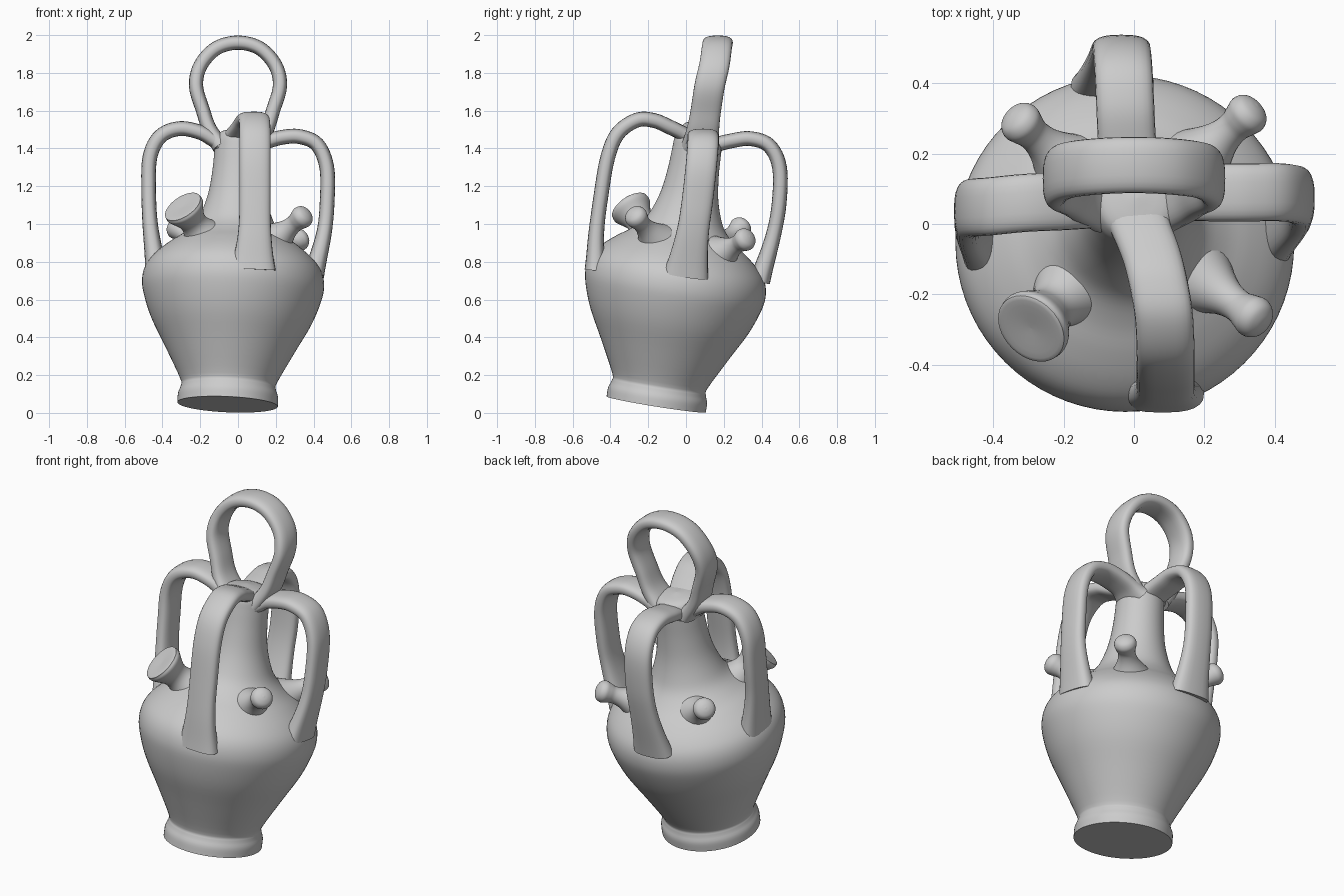
import bpy, math
from mathutils import Vector

if "Cube" in bpy.data.objects:
    bpy.data.objects.remove(bpy.data.objects["Cube"])


def smooth_path(pts, steps=5):
    """Catmull-Rom sampling through control points of any dimension."""
    p = [Vector(q) for q in pts]
    p = [2 * p[0] - p[1]] + p + [2 * p[-1] - p[-2]]
    out = []
    for i in range(1, len(p) - 2):
        a, b, c, d = p[i - 1:i + 3]
        for k in range(steps):
            t = k / steps
            out.append(0.5 * (2 * b + (c - a) * t + (2 * a - 5 * b + 4 * c - d) * t ** 2
                              + (3 * b - a - 3 * c + d) * t ** 3))
    return out + [p[-2]]


def skin(name, rings):
    """Join equal-sized rings of points into a closed smooth mesh."""
    n = len(rings[0])
    verts = [v for r in rings for v in r]
    faces = [tuple(reversed(range(n))), tuple(range(len(verts) - n, len(verts)))]
    for i in range(len(rings) - 1):
        for j in range(n):
            k = (j + 1) % n
            faces.append((i * n + j, i * n + k, (i + 1) * n + k, (i + 1) * n + j))
    me = bpy.data.meshes.new(name)
    me.from_pydata(verts, [], faces)
    me.shade_smooth()
    me.set_sharp_from_angle(angle=math.radians(50))
    ob = bpy.data.objects.new(name, me)
    bpy.context.collection.objects.link(ob)
    return ob


def lathe(name, profile, origin, axis, sides, stretch=1.0):
    """Turn a (height, radius) profile around an axis."""
    q = Vector((0, 0, 1)).rotation_difference(Vector(axis))
    o = Vector(origin)
    rings = []
    for t, r in smooth_path(profile, 4):
        r = max(r, 0.002)
        rings.append([o + q @ Vector((r * math.cos(a), r * math.sin(a), t * stretch))
                      for a in (2 * math.pi * j / sides for j in range(sides))])
    return skin(name, rings)


def strap(name, pts, width_dir, width=0.165, thick=0.078, flare=(0.3, 0.45)):
    """Sweep a rounded strap section along a path, flared at both ends."""
    path = smooth_path(pts, 6)
    n, sides, rings = len(path), 24, []
    for i, p in enumerate(path):
        tan = (path[min(i + 1, n - 1)] - path[max(i - 1, 0)]).normalized()
        w = Vector(width_dir)
        w = (w - tan * w.dot(tan)).normalized()
        h = tan.cross(w)
        f = i / (n - 1)
        s = 1 + flare[0] * max(0, 1 - f / 0.16) ** 2 + flare[1] * max(0, (f - 0.82) / 0.18) ** 2
        ring = []
        for j in range(sides):
            a = 2 * math.pi * j / sides
            c, d = math.cos(a), math.sin(a)
            u = math.copysign(abs(c) ** 0.75, c) * width / 2
            v = math.copysign(abs(d) ** 0.75, d) * thick / 2
            ring.append(p + s * (w * u + h * v))
        rings.append(ring)
    return skin(name, rings)


# Leaning jug body with foot, belly, shoulder and closed neck
lathe("jug_body",
      [(0, .266), (.05, .265), (.09, .252), (.13, .257), (.30, .345), (.45, .425),
       (.58, .472), (.66, .482), (.73, .465), (.79, .42), (.85, .35), (.90, .28),
       (.96, .218), (1.03, .182), (1.13, .152), (1.25, .136), (1.36, .13),
       (1.42, .125), (1.46, .095), (1.475, .0)],
      (-.055, -.158, .045), (.045, .16, 1), 72)

# Four strap handles from neck to shoulder
strap("right_handle", [(.08, .08, 1.40), (.15, .09, 1.435), (.24, .09, 1.46), (.33, .09, 1.462),
                       (.42, .09, 1.42), (.47, .08, 1.30), (.472, .06, 1.12),
                       (.455, .035, .95), (.40, .0, .73)], (0, 1, 0))
strap("left_handle", [(-.06, .07, 1.41), (-.12, .07, 1.44), (-.20, .065, 1.485), (-.31, .06, 1.505),
                      (-.41, .05, 1.465), (-.465, .045, 1.36), (-.473, .03, 1.20),
                      (-.465, .0, 1.0), (-.435, -.03, .77)], (0, 1, 0))
strap("front_handle", [(.0, .06, 1.43), (.02, -.01, 1.475), (.05, -.09, 1.515), (.07, -.17, 1.548),
                       (.085, -.26, 1.55), (.09, -.36, 1.48), (.09, -.415, 1.35),
                       (.09, -.45, 1.15), (.088, -.475, .95), (.08, -.48, .76)], (1, 0, 0))
strap("back_handle", [(-.0, .10, 1.40), (-.01, .16, 1.42), (-.02, .24, 1.44), (-.025, .34, 1.452),
                      (-.03, .44, 1.415), (-.035, .495, 1.30), (-.04, .493, 1.11),
                      (-.05, .46, .93), (-.06, .39, .70)], (1, 0, 0))

# Carrying ring on top
half = [(-.09, .075, 1.41), (-.15, .09, 1.50), (-.185, .105, 1.60), (-.222, .125, 1.73),
        (-.198, .15, 1.84), (-.115, .163, 1.93)]
strap("top_ring", half + [(0, .168, 1.96)] + [(-x, y, z) for x, y, z in reversed(half)],
      (0, 1, 0), 0.16, 0.075, (.25, .25))

# Wide filling spout at the front left
lathe("filling_spout", [(0, .14), (.06, .10), (.11, .075), (.15, .073), (.19, .09),
                        (.225, .108), (.245, .108), (.255, .095), (.25, .0)],
      (-.17, -.175, .91), (-.50, -.50, .74), 40)

# Small knobs on the shoulder: start inside the body, centre of the ball end
knob = [(0, .12), (.07, .08), (.13, .054), (.18, .047), (.215, .055),
        (.245, .061), (.272, .05), (.286, .025), (.29, 0)]
for name, a, b in [("front_right_knob", (.18, -.15, .90), (.337, -.262, 1.035)),
                   ("back_right_knob", (.17, .17, .83), (.318, .308, .915)),
                   ("back_left_knob", (-.18, .155, .86), (-.318, .285, .975))]:
    d = Vector(b) - Vector(a)
    lathe(name, knob, a, d, 28, (d.length + .05) / .29)
